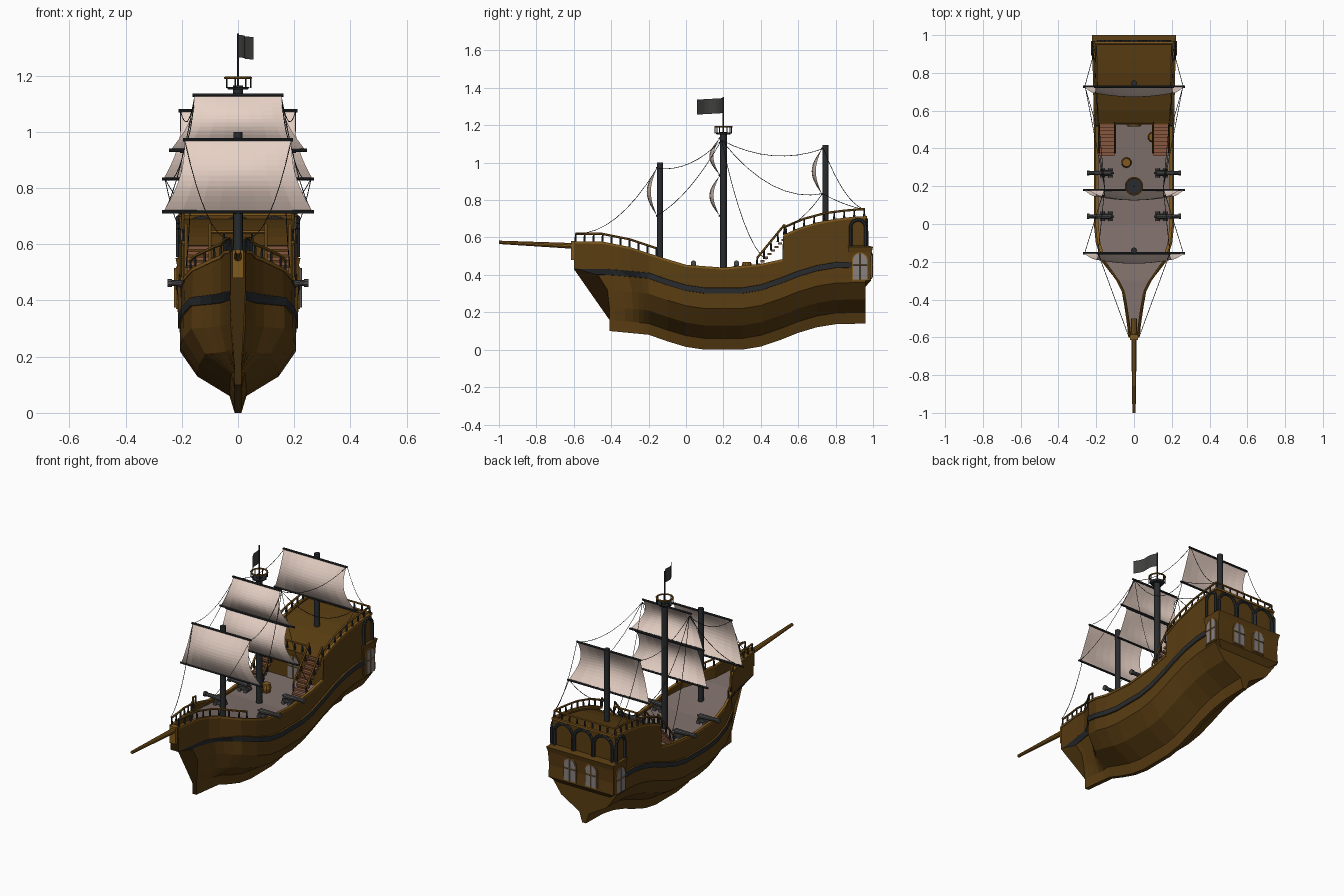
import bpy, bmesh, math
from mathutils import Vector, Matrix

cube = bpy.data.objects.get("Cube")
if cube:
    bpy.data.objects.remove(cube)


def material(name, r, g, b):
    m = bpy.data.materials.new(name)
    m.use_nodes = True
    m.diffuse_color = (r, g, b, 1)
    m.node_tree.nodes["Principled BSDF"].inputs["Base Color"].default_value = (r, g, b, 1)
    return m


HULL = material("dark brown wood", .10, .046, .006)
TRIM = material("golden wood", .22, .1, .012)
DARK = material("charcoal", .022, .024, .027)
SAIL = material("sail cloth", .8, .64, .56)
DECK = material("grey deck", .21, .16, .145)
STEP = material("red brown stairs", .24, .095, .05)
IRON = material("iron", .07, .07, .07)
GLASS = material("window grey", .25, .22, .21)
FLAG = material("flag grey", .05, .052, .048)


def finish(name, bm, *mats, recalc=True):
    if recalc:
        bmesh.ops.recalc_face_normals(bm, faces=bm.faces)
    me = bpy.data.meshes.new(name)
    bm.to_mesh(me)
    bm.free()
    for m in mats:
        me.materials.append(m)
    ob = bpy.data.objects.new(name, me)
    bpy.context.scene.collection.objects.link(ob)
    return ob


def rod(bm, a, b, r1, r2=None, n=8):
    a, b = Vector(a), Vector(b)
    rot = (b - a).to_track_quat('Z', 'Y').to_matrix().to_4x4()
    bmesh.ops.create_cone(bm, cap_ends=True, segments=n, radius1=r1, radius2=r1 if r2 is None else r2,
                          depth=(b - a).length, matrix=Matrix.Translation((a + b) / 2) @ rot)


def chain(bm, pts, r, n=6):
    for a, b in zip(pts, pts[1:]):
        rod(bm, a, b, r, n=n)


def box(bm, centre, size):
    bmesh.ops.create_cube(bm, size=1, matrix=Matrix.Translation(centre) @ Matrix.Diagonal((*size, 1)))


def loft(bm, rows, mats=None, closed=False):
    vs = [[bm.verts.new(p) for p in row] for row in rows]
    for a, b in zip(vs, vs[1:]):
        for j in range(len(a) if closed else len(a) - 1):
            k = (j + 1) % len(a)
            f = bm.faces.new((a[j], a[k], b[k], b[j]))
            f.material_index = mats[j] if mats else 0
    return vs


def lookup(table, y):
    if y <= table[0][0]:
        return table[0][1]
    for (a, u), (b, v) in zip(table, table[1:]):
        if y <= b:
            return u + (v - u) * (y - a) / (b - a)
    return table[-1][1]


# Hull lines along the length
KEEL = [(-.41, .1), (-.2, .08), (-.1, .045), (0, .015), (.1, 0), (.35, 0), (.5, .05), (.6, .09), (.75, .135), (.96, .14)]
TOP = [(-.6, .575), (-.45, .575), (-.3, .545), (-.15, .495), (0, .45), (.2, .435), (.4, .455), (.515, .48),
       (.52, .61), (.62, .655), (.75, .69), (.88, .705), (.96, .71)]
BEAM = [(-.6, .13), (-.5, .18), (-.36, .3), (-.3, .45), (-.2, .8), (-.1, .95), (0, 1), (.55, 1), (.96, 1.04)]
FLOOR = [(-.58, .5), (-.3, .48), (-.15, .45), (0, .425), (.2, .415), (.53, .43)]
# Height above keel, half width, stem position
LEVELS = [(0, .012, -.41), (.06, .03, -.41), (.13, .145, -.41), (.22, .207, -.42), (.3, .205, -.47),
          (.301, .213, -.48), (.331, .213, -.58), (.332, .203, -.6), (None, .2, -.6)]


def section(y):
    side = []
    for up, w, stem in LEVELS:
        yy = y if y >= -.2 else -.2 + (y + .2) / -.4 * (stem + .2)
        z = lookup(TOP, y) if up is None else lookup(KEEL, yy) + up
        side.append((max(.012, w * lookup(BEAM, y)), yy, z))
    return [(-x, yy, z) for x, yy, z in reversed(side)] + side


stations = [-.6, -.54, -.44, -.36, -.3, -.25, -.2, -.1, 0, .1, .2, .3, .4, .515, .52, .6, .7, .8, .88, .96]
bm = bmesh.new()
n = len(LEVELS)
band = [1 if j in (2, n + n - 4) else 0 for j in range(2 * n - 1)]
ends = loft(bm, [section(y) for y in stations], band)
bm.faces.new(ends[0])
bm.faces.new(ends[-1])
finish("hull", bm, HULL, DARK)


def edge(y, s, inset=0, up=0):
    return Vector((s * (.2 * lookup(BEAM, y) - inset), y, lookup(TOP, y) + up))


# Decks
bm = bmesh.new()
loft(bm, [[(s * .197 * lookup(BEAM, y), y, lookup(FLOOR, y)) for s in (-1, 1)]
          for y in stations[:13] + [.53]])
finish("main_deck", bm, DECK)
bm = bmesh.new()
loft(bm, [[edge(y, s, .002, -.02) for s in (-1, 1)] for y in (.53, .6, .7, .8, .88, .958)])
box(bm, (0, .532, .51), (.39, .012, .17))
finish("quarterdeck", bm, HULL)

# Cap rail along the hull edge
bm = bmesh.new()
for s in (-1, 1):
    for run in (stations[:14], stations[14:]):
        loft(bm, [[edge(y, s, i, u) for i, u in ((-.004, -.008), (-.004, .004), (.012, .004), (.012, -.008))]
                  for y in run], closed=True)
box(bm, (0, .96, .708), (.42, .014, .012))
box(bm, (0, -.6, .53), (.04, .03, .1))
finish("cap_rail", bm, TRIM)

# Railings with dark posts
posts, rails = bmesh.new(), bmesh.new()


def railing(pts, h):
    top = [Vector(p) + Vector((0, 0, h)) for p in pts]
    for p, q in zip(pts, top):
        rod(posts, p, q, .006, .004, 6)
    chain(rails, top, .006)


for s in (-1, 1):
    railing([edge(-.59 + i * .048, s, .004) for i in range(10)], .045)
    railing([edge(.525 + i * .0535, s, .006) for i in range(9)], .042)
    railing([(s * .1, .38 + i * .037, .44 + i * .045) for i in range(5)], .05)
    railing([(s * .185, .38 + i * .037, .44 + i * .045) for i in range(5)], .05)
railing([(-.2 + i * .05, .953, .71) for i in range(9)], .042)
railing([(-.1 + i * .05, .535, .6) for i in range(5)], .045)
finish("railing_posts", posts, DARK)
finish("railing_tops", rails, TRIM)

# Stairs to the quarterdeck
bm = bmesh.new()
for s in (-1, 1):
    for i in range(9):
        box(bm, (s * .143, .37 + i * .019, .435 + i * .019), (.08, .021, .012))
finish("stairs", bm, STEP)

# Masts, flagpole and bowsprit
bm = bmesh.new()
for y, r, lo, hi in ((-.14, .016, .42, 1), (.2, .018, .4, 1.165), (.745, .016, .66, 1.095)):
    rod(bm, (0, y, lo), (0, y, hi), r, n=12)
rod(bm, (0, .2, 1.16), (0, .2, 1.35), .004)
finish("masts", bm, DARK)
bm = bmesh.new()
rod(bm, (0, -.5, .55), (0, -1, .574), .017, .009, 10)
finish("bowsprit", bm, TRIM)

# Lookout platform
bm, ring = bmesh.new(), bmesh.new()
rod(bm, (0, .2, 1.15), (0, .2, 1.16), .036, .042, 14)
circle = [Vector((.045 * math.cos(a), .2 + .045 * math.sin(a), 1.192)) for a in [i * math.tau / 14 for i in range(15)]]
chain(ring, circle, .005)
for p in circle[::2]:
    rod(bm, p - Vector((0, 0, .036)), p, .003, n=5)
finish("lookout_floor", bm, DARK)
finish("lookout_ring", ring, TRIM)

# Sails and yards: y, top z, bottom z, top and bottom half width
yards = bmesh.new()
SAILS = [("fore_sail", -.155, .972, .716, .19, .265), ("main_top_sail", .18, 1.13, .935, .155, .24),
         ("main_sail", .18, .93, .716, .2, .265), ("mizzen_sail", .727, 1.075, .832, .205, .265)]
for name, y, hi, lo, w1, w2 in SAILS:
    bm = bmesh.new()
    rows = []
    for i in range(15):
        t = i / 14
        w = w1 + (w2 - w1) * t - .022 * math.sin(math.pi * t)
        rows.append([(w * u / 4, y - .055 * math.sin(math.pi * t) * (1 - .4 * (u / 4) ** 2), hi + (lo - hi) * t)
                     for u in range(-4, 5)])
    loft(bm, rows)
    finish(name, bm, SAIL, recalc=False)
    for w, z in ((w1, hi), (w2, lo)):
        rod(yards, (-w - .006, y, z), (w + .006, y, z), .006)
finish("yards", yards, DARK)

# Rigging, sagging between two points
bm = bmesh.new()


def rope(a, b, sag):
    a, b = Vector(a), Vector(b)
    chain(bm, [a.lerp(b, t) - Vector((0, 0, 4 * sag * t * (1 - t))) for t in [i / 8 for i in range(9)]], .0016, 4)


for s in (-1, 1):
    fore, main, mizzen = (s * .19, -.155, .97), (s * .155, .19, 1.12), (s * .205, .735, 1.075)
    rope((s * .03, -.59, .62), fore, .09)
    rope(fore, main, .05)
    rope((s * .26, -.15, .72), main, .05)
    rope(main, mizzen, .06)
    rope(main, (s * .26, .735, .835), .1)
    rope(main, (s * .19, .43, .48), .12)
    rope(mizzen, (s * .2, .95, .75), .06)
    rope((s * .26, .73, .835), (s * .2, .95, .75), .01)
    rope((s * .26, .73, .835), (s * .2, .52, .65), .03)
finish("rigging", bm, DARK)

# Flag
bm = bmesh.new()
loft(bm, [[(.05 * t + .008 * math.sin(t * 7), .2 - .14 * t, z - .008 * t) for z in (1.345, 1.265)]
          for t in [i / 7 for i in range(8)]])
finish("flag", bm, FLAG)

# Cannons
bm, wood = bmesh.new(), bmesh.new()
for s in (-1, 1):
    for y in (.04, .27):
        rod(bm, (s * .12, y, .458), (s * .235, y, .462), .015, .01, 10)
        rod(bm, (s * .235, y, .462), (s * .25, y, .462), .015, n=10)
        rod(bm, (s * .105, y, .458), (s * .12, y, .458), .006)
        box(wood, (s * .145, y, .438), (.07, .03, .018))
        for x in (.125, .165):
            rod(wood, (s * x, y - .025, .43), (s * x, y + .025, .43), .012)
finish("cannons", bm, IRON)
finish("cannon_carriages", wood, IRON)

# Barrels
bm = bmesh.new()
for x, y in ((-.04, .325), (.1, .46)):
    rod(bm, (x, y, .42), (x, y, .445), .022, .028, 10)
    rod(bm, (x, y, .445), (x, y, .47), .028, .022, 10)
finish("barrels", bm, TRIM)

# Stern gallery
bm = bmesh.new()
rings = loft(bm, [[(-w, a, z), (w, a, z), (w, b, z), (-w, b, z)] for z, w, a, b in
                  ((.335, .17, .88, .958), (.37, .215, .87, .99), (.44, .213, .87, .985), (.52, .216, .87, .992),
                   (.55, .222, .865, 1), (.558, .205, .87, .965))], closed=True)
bm.faces.new(rings[0])
bm.faces.new(rings[-1])
finish("stern_gallery", bm, HULL)


# Arched windows and doors, outline in a local plane facing out
def outline(w, h):
    arc = [(w / 2 * math.cos(a), h - w / 2 + w / 2 * math.sin(a)) for a in [i * math.pi / 8 for i in range(9)]]
    return [(-w / 2, 0), (w / 2, 0)] + arc


def place(base, out, u, v, d):
    side = Vector((-out[1], out[0], 0))
    return Vector(base) + side * u + Vector((0, 0, v)) + Vector(out) * d


frames, panes, arches = bmesh.new(), bmesh.new(), bmesh.new()


def window(base, out, w, h):
    for b, grow, d in ((frames, .012, .004), (panes, 0, .007)):
        pts = outline(w + grow, h + grow)
        rows = loft(b, [[place(base, out, u, v - grow / 2, k) for u, v in pts] for k in (-.006, d)], closed=True)
        b.faces.new(rows[1])
    rod(frames, place(base, out, 0, 0, .007), place(base, out, 0, h, .007), .003, n=4)
    rod(frames, place(base, out, -w / 2, h * .55, .007), place(base, out, w / 2, h * .55, .007), .003, n=4)


def arch(base, out, w, h):
    chain(arches, [place(base, out, u, v, .004) for u, v in outline(w, h)[1:] + [(-w / 2, 0)]], .009)


for s in (-1, 1):
    window((s * .217, .93, .375), (s, 0, 0), .075, .14)
    window((s * .07, .99, .385), (0, 1, 0), .07, .13)
    arch((s * .208, .92, .555), (s, 0, 0), .08, .14)
for x in (-.13, 0, .13):
    arch((x, .962, .555), (0, 1, 0), .12, .14)
window((0, .526, .435), (0, -1, 0), .07, .13)
finish("window_frames", frames, TRIM)
finish("window_panes", panes, GLASS)
finish("stern_arches", arches, DARK)
